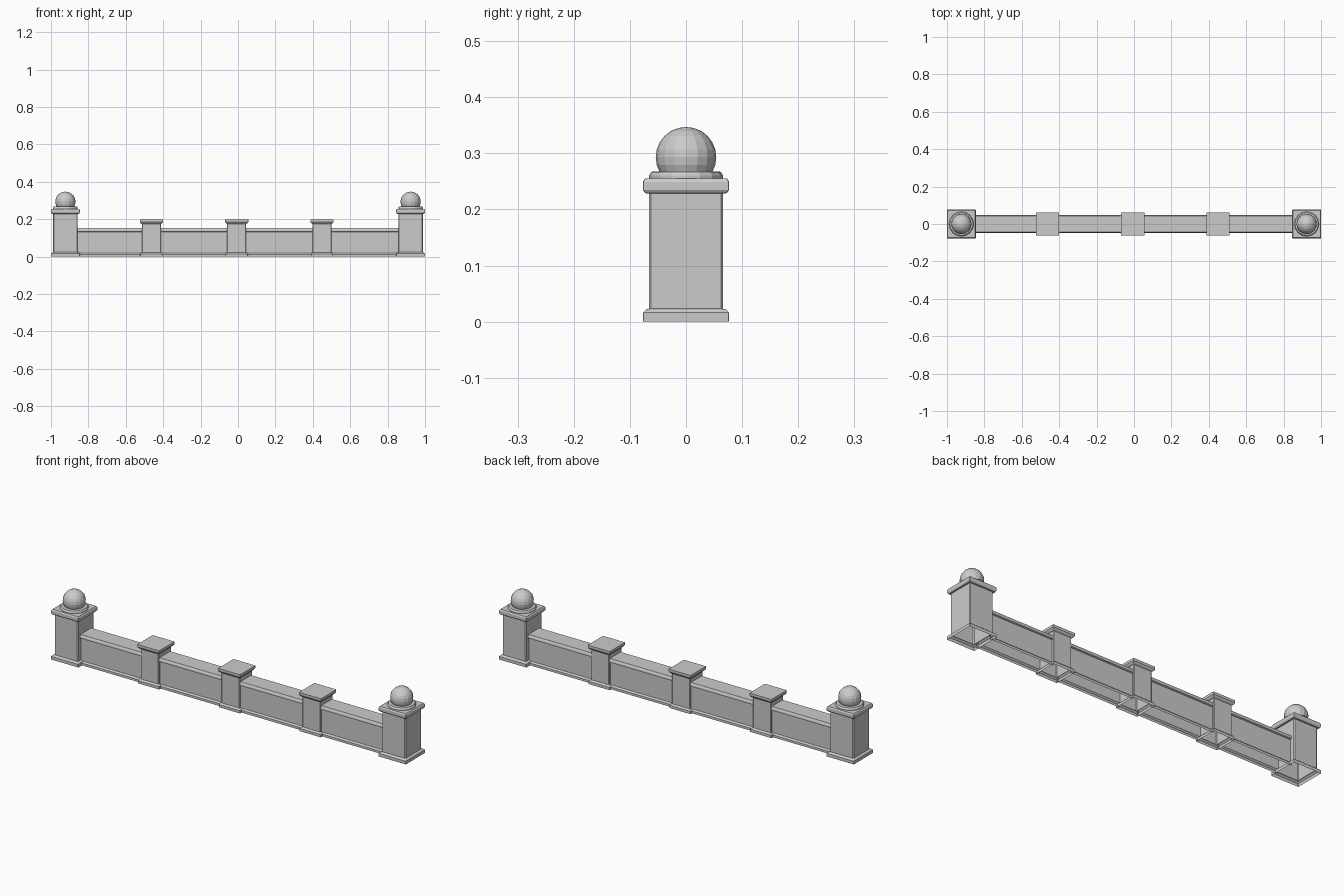
import bpy, bmesh, math

if "Cube" in bpy.data.objects:
    bpy.data.objects.remove(bpy.data.objects["Cube"])

def finish(name, bm):
    bmesh.ops.recalc_face_normals(bm, faces=bm.faces)
    me = bpy.data.meshes.new(name)
    bm.to_mesh(me)
    bm.free()
    ob = bpy.data.objects.new(name, me)
    bpy.context.collection.objects.link(ob)
    return ob

def loft(name, cx, rings):
    """Hollow shell, open below and closed on top, through rings of points."""
    bm = bmesh.new()
    loops = [[bm.verts.new((cx + x, y, z)) for x, y in pts] for pts, z in rings]
    n = len(loops[0])
    for a, b in zip(loops, loops[1:]):
        for i in range(n):
            j = (i + 1) % n
            bm.faces.new((a[i], a[j], b[j], b[i]))
    bm.faces.new(loops[-1])
    return finish(name, bm)

def square(h, c):
    """Square outline with half width h and corner chamfer c."""
    k = h - c
    return [(h, -k), (h, k), (k, h), (-k, h), (-h, k), (-h, -k), (-k, -h), (k, -h)]

def circle(r, n=16):
    return [(r * math.cos(2 * math.pi * i / n), r * math.sin(2 * math.pi * i / n))
            for i in range(n)]

def pillar(name, cx, profile):
    return loft(name, cx, [(square(h, c), z) for h, c, z in profile])

END_X = 0.923
MID_X = (-0.463, -0.007, 0.449)

# (half width, corner chamfer, height)
END_PROFILE = [(0.077, 0.001, 0), (0.077, 0.001, 0.016), (0.070, 0.002, 0.022),
               (0.066, 0.004, 0.023), (0.066, 0.004, 0.228), (0.073, 0.001, 0.229),
               (0.077, 0.001, 0.235), (0.077, 0.001, 0.249), (0.073, 0.001, 0.255)]
MID_PROFILE = [(0.060, 0.001, 0), (0.060, 0.001, 0.014), (0.054, 0.002, 0.020),
               (0.051, 0.003, 0.021), (0.051, 0.003, 0.174), (0.057, 0.001, 0.178),
               (0.062, 0.001, 0.185), (0.062, 0.001, 0.198)]

# End pillars with round collar and ball
for side, cx in (("left", -END_X), ("right", END_X)):
    pillar(side + "_end_pillar", cx, END_PROFILE)
    loft(side + "_ball_collar", cx,
         [(circle(r), z) for r, z in ((0.066, 0.255), (0.066, 0.260),
                                      (0.062, 0.267), (0.048, 0.268))])
    bm = bmesh.new()
    bmesh.ops.create_uvsphere(bm, u_segments=16, v_segments=12, radius=0.054)
    bmesh.ops.translate(bm, verts=bm.verts, vec=(cx, 0, 0.293))
    bmesh.ops.delete(bm, geom=[v for v in bm.verts if v.co.z < 0.256], context='VERTS')
    finish(side + "_ball", bm)

# Middle pillars
for i, cx in enumerate(MID_X):
    pillar(f"middle_pillar_{i + 1}", cx, MID_PROFILE)

# Low wall panels: plinth, panel and sloped coping, open underneath
half = [(0.048, 0), (0.048, 0.012), (0.041, 0.019), (0.041, 0.132),
        (0.048, 0.135), (0.048, 0.142), (0.043, 0.153)]
section = [(-y, z) for y, z in half] + [(y, z) for y, z in reversed(half)]
stops = [(-END_X, 0.065)] + [(x, 0.050) for x in MID_X] + [(END_X, 0.065)]
for i, ((x0, w0), (x1, w1)) in enumerate(zip(stops, stops[1:])):
    bm = bmesh.new()
    a = [bm.verts.new((x0 + w0, y, z)) for y, z in section]
    b = [bm.verts.new((x1 - w1, y, z)) for y, z in section]
    for k in range(len(section) - 1):
        bm.faces.new((a[k], b[k], b[k + 1], a[k + 1]))
    finish(f"wall_panel_{i + 1}", bm)
